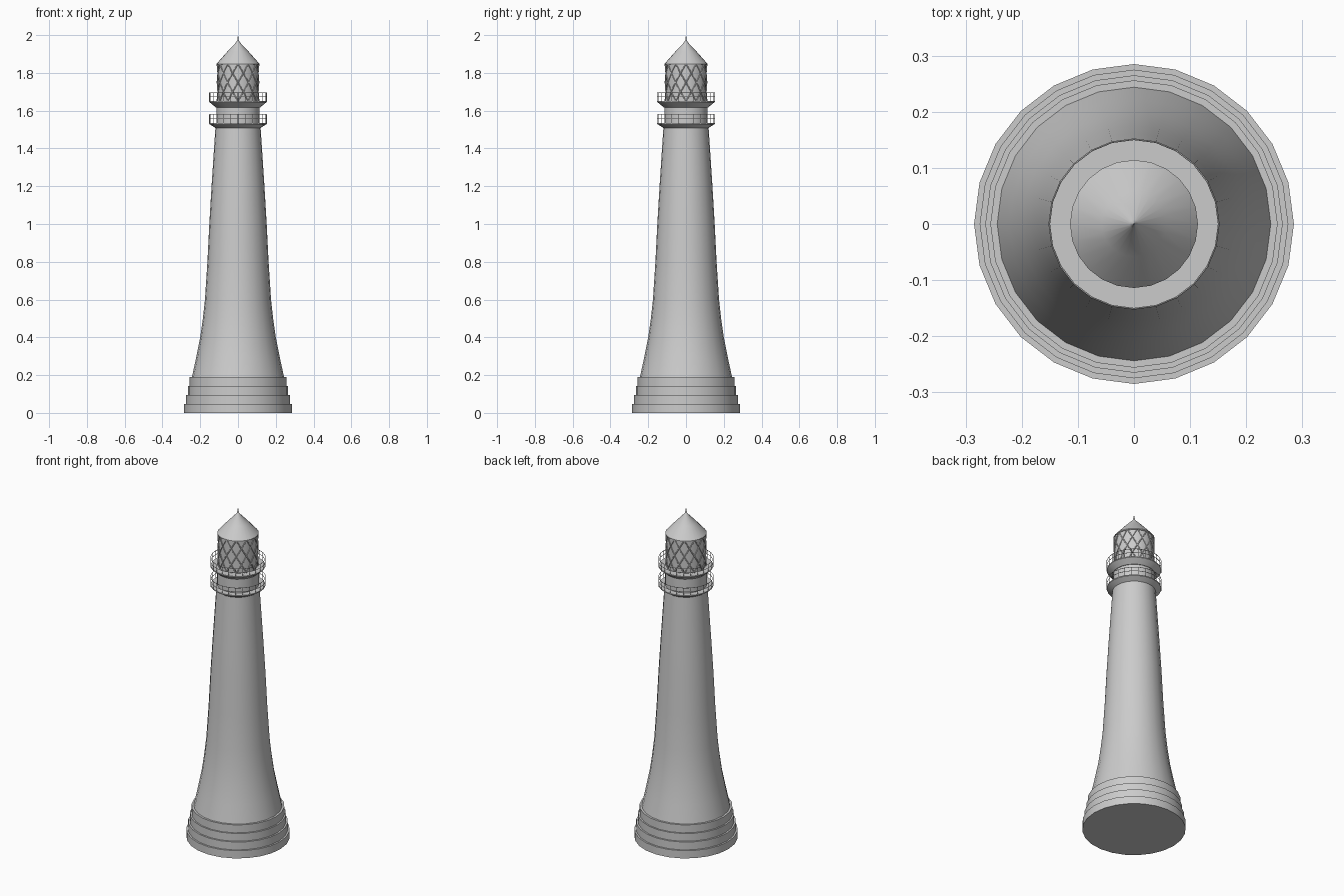
import bpy, math

SIDES = 24
scene = bpy.context.scene
cube = bpy.data.objects.get("Cube")
if cube:
    bpy.data.objects.remove(cube, do_unlink=True)

stone = bpy.data.materials.new("pale_grey")
stone.use_nodes = True
grey = (0.6, 0.6, 0.6, 1)
stone.diffuse_color = grey
stone.node_tree.nodes["Principled BSDF"].inputs["Base Color"].default_value = grey


def polar(r, angle, z):
    return (r * math.cos(angle), r * math.sin(angle), z)


def lathe(name, profile, smooth_angle=30):
    """Turn a bottom-to-top (radius, z) profile into a capped solid."""
    verts = [polar(r, math.tau * i / SIDES, z) for r, z in profile for i in range(SIDES)]
    faces = []
    for row in range(len(profile) - 1):
        for i in range(SIDES):
            a, b = row * SIDES + i, row * SIDES + (i + 1) % SIDES
            faces.append((a, b, b + SIDES, a + SIDES))
    faces.append(tuple(reversed(range(SIDES))))
    faces.append(tuple(range(len(verts) - SIDES, len(verts))))
    mesh = bpy.data.meshes.new(name)
    mesh.from_pydata(verts, [], faces)
    mesh.materials.append(stone)
    obj = bpy.data.objects.new(name, mesh)
    scene.collection.objects.link(obj)
    bpy.ops.object.select_all(action="DESELECT")
    obj.select_set(True)
    bpy.context.view_layer.objects.active = obj
    bpy.ops.object.shade_smooth_by_angle(angle=math.radians(smooth_angle))
    return obj


def bars(name, paths, radius, closed=False):
    """Round metal bars following straight-segment paths."""
    curve = bpy.data.curves.new(name, "CURVE")
    curve.dimensions = "3D"
    curve.bevel_depth = radius
    curve.bevel_resolution = 1
    curve.use_fill_caps = True
    for path in paths:
        spline = curve.splines.new("POLY")
        spline.points.add(len(path) - 1)
        for point, co in zip(spline.points, path):
            point.co = (*co, 1)
        spline.use_cyclic_u = closed
    curve.materials.append(stone)
    obj = bpy.data.objects.new(name, curve)
    scene.collection.objects.link(obj)
    return obj


def ring(r, z):
    return [polar(r, math.tau * i / SIDES, z) for i in range(SIDES)]


# Stepped foundation
steps = [(0.285, 0, 0.047), (0.275, 0.047, 0.095), (0.265, 0.095, 0.142), (0.256, 0.142, 0.19)]
profile = []
for r, low, high in steps:
    profile += [(r, low), (r, high)]
lathe("foundation_steps", profile)

# Tapering tower with a flared foot
lathe("tower", [(0.246, 0.18), (0.222, 0.29), (0.200, 0.4), (0.186, 0.5), (0.175, 0.6),
                (0.162, 0.8), (0.152, 1.0), (0.140, 1.2), (0.127, 1.4), (0.119, 1.52)])

# Wall between the galleries
lathe("watch_room", [(0.115, 1.515), (0.115, 1.64)])

# Two flared galleries with railings
for level, base, deck in (("lower", 1.508, 1.534), ("upper", 1.618, 1.65)):
    lathe(level + "_gallery", [(0.118, base), (0.15, deck - 0.006), (0.15, deck)])
    rail = 0.151
    top = deck + 0.046
    bars(level + "_gallery_rails", [ring(rail, top), ring(rail, deck + 0.023)], 0.0015, True)
    posts = [[p, (p[0], p[1], top)] for p in ring(rail, deck - 0.004)]
    bars(level + "_gallery_posts", posts, 0.0015)

# Lantern room with a diagonal lattice of glazing bars
low, high = 1.65, 1.848
lathe("lantern_room", [(0.109, low - 0.01), (0.109, high)])
lattice = []
for k in range(12):
    for turn in (-1, 1):
        start = math.tau * k / 12
        lattice.append([polar(0.110, start + turn * math.radians(60) * t / 8,
                              low + (high - low) * t / 8) for t in range(9)])
bars("lantern_lattice", lattice, 0.003)

# Conical roof with a fine pointed tip
lathe("roof", [(0.114, 1.843), (0.114, 1.848), (0.058, 1.911), (0.008, 1.964),
               (0.003, 1.978), (0.0005, 2.0)])
